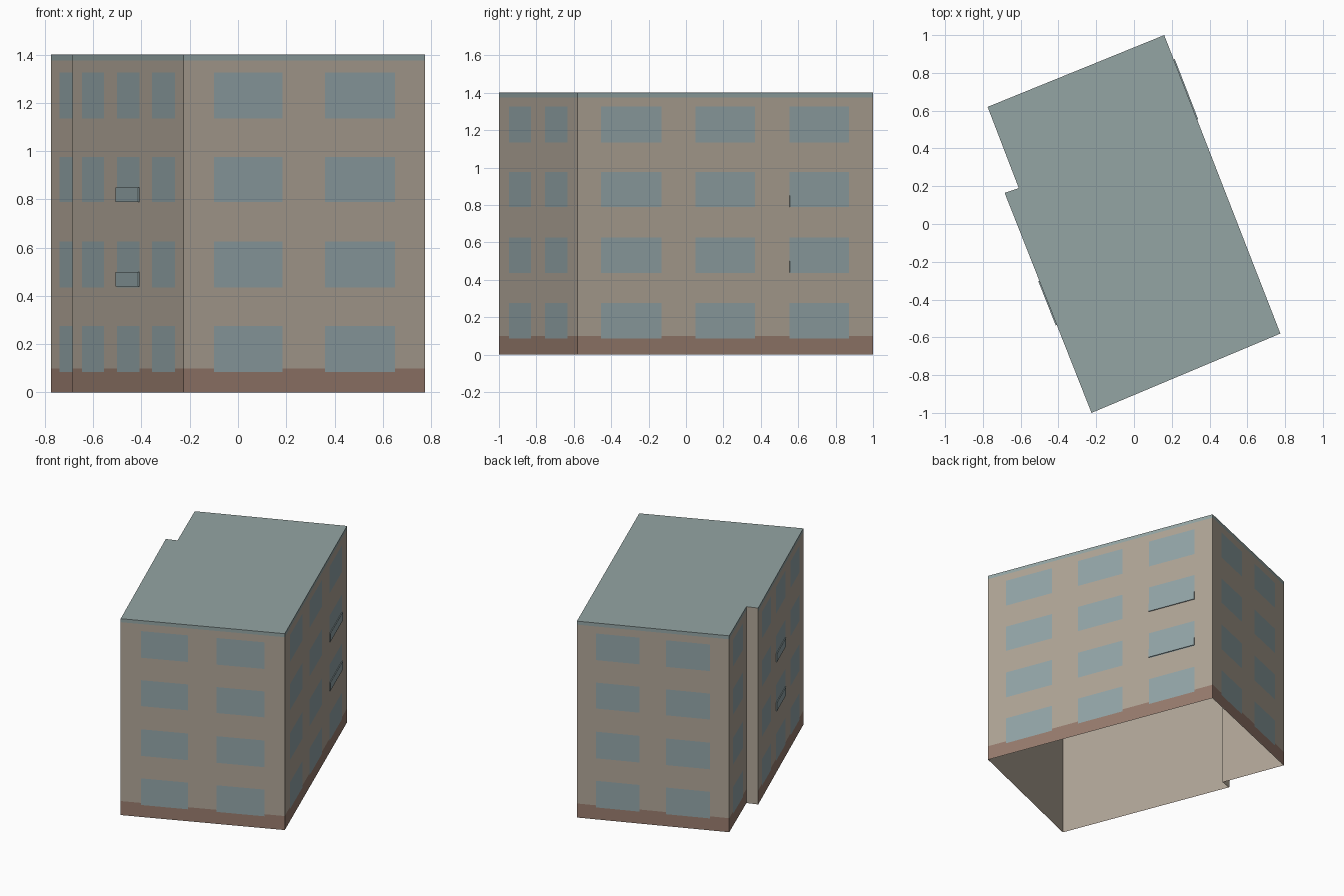
import bpy, bmesh
from mathutils import Vector

if "Cube" in bpy.data.objects:
    bpy.data.objects.remove(bpy.data.objects["Cube"], do_unlink=True)


def material(name, rgb):
    lin = [(c / 255 / 12.92) if c < 11 else ((c / 255 + 0.055) / 1.055) ** 2.4 for c in rgb]
    m = bpy.data.materials.new(name)
    m.use_nodes = True
    m.diffuse_color = (*lin, 1)
    m.node_tree.nodes["Principled BSDF"].inputs["Base Color"].default_value = (*lin, 1)
    return m


WALL, BASE, WINDOW, ROOF = range(4)
MATS = [material("tan wall", (176, 165, 151)), material("brown base", (152, 124, 110)),
        material("window blue grey", (147, 165, 168)), material("roof grey", (148, 165, 164))]


def finish(bm, name):
    bmesh.ops.remove_doubles(bm, verts=bm.verts, dist=0.0001)
    mesh = bpy.data.meshes.new(name)
    bm.to_mesh(mesh)
    bm.free()
    for m in MATS:
        mesh.materials.append(m)
    obj = bpy.data.objects.new(name, mesh)
    bpy.context.collection.objects.link(obj)
    return obj


def face(bm, points, mat):
    f = bm.faces.new([bm.verts.new(p) for p in points])
    f.material_index = mat


# Footprint, counter-clockwise from the front corner
HEIGHT, BASE_TOP, TRIM = 1.4, 0.1, 1.375
corners = [Vector(c) for c in ((-0.225, -1), (0.775, -0.58), (0.16, 1),
                               (-0.775, 0.62), (-0.61, 0.19), (-0.685, 0.165))]
rows = [(0.085, 0.275), (0.435, 0.625), (0.79, 0.975), (1.135, 1.325)]
pair = [(0.125, 0.41), (0.585, 0.875)]
triple = [(0.08, 0.285), (0.4, 0.6), (0.717, 0.918)]
# Window columns as fractions along each wall; None is the plain step
columns = [pair, triple, pair, [(0.21, 0.79)], None, triple[:]]
columns[5] = [(1 - b, 1 - a) for a, b in triple]   # last wall runs back to front

zs = sorted({0, BASE_TOP, TRIM, HEIGHT} | {z for r in rows for z in r})
count = len(corners)


def inside(v, spans):
    return any(a < v < b for a, b in spans)


def wall_ends(i):
    return corners[i], corners[(i + 1) % count]


def normal(i):
    a, b = wall_ends(i)
    d = (b - a).normalized()
    return Vector((d.y, -d.x))


# Outer walls, cut into panels coloured by position
bm = bmesh.new()
for i, cols in enumerate(columns):
    a, b = wall_ends(i)
    us = sorted({0, 1} | {u for c in cols or [] for u in c})
    for u0, u1 in zip(us, us[1:]):
        p, q = a.lerp(b, u0), a.lerp(b, u1)
        for z0, z1 in zip(zs, zs[1:]):
            u, z = (u0 + u1) / 2, (z0 + z1) / 2
            mat = WALL
            if cols:
                if inside(u, cols) and inside(z, rows):
                    mat = WINDOW
                elif z > TRIM:
                    mat = ROOF
                elif z < BASE_TOP:
                    mat = BASE
            face(bm, [(*p, z0), (*q, z0), (*q, z1), (*p, z1)], mat)
finish(bm, "outer_walls")

# Flat roof
bm = bmesh.new()
face(bm, [(*c, HEIGHT) for c in corners], ROOF)
finish(bm, "roof")

# Plain inner lining, open underneath
inner = []
for i, c in enumerate(corners):
    n, m = normal(i - 1 if i else count - 1), normal(i)
    inner.append(c - (n + m) / (1 + n.dot(m)) * 0.004)
bm = bmesh.new()
ceiling = HEIGHT - 0.004
for i in range(count):
    p, q = inner[i], inner[(i + 1) % count]
    face(bm, [(*q, 0), (*p, 0), (*p, ceiling), (*q, ceiling)], WALL)
face(bm, [(*c, ceiling) for c in reversed(inner)], WALL)
finish(bm, "inner_lining")


# Thin panels across the lower part of some middle windows
def window_panel(name, wall, span, z0, z1):
    a, b = wall_ends(wall)
    p, q = a.lerp(b, span[0]), a.lerp(b, span[1])
    out = normal(wall) * 0.006
    bm = bmesh.new()
    ring = [p, q, q + out, p + out]
    bottom = [bm.verts.new((*v, z0)) for v in ring]
    top = [bm.verts.new((*v, z1)) for v in ring]
    bm.faces.new(bottom)
    bm.faces.new(top)
    for k in range(4):
        j = (k + 1) % 4
        bm.faces.new([bottom[k], bottom[j], top[j], top[k]])
    bmesh.ops.recalc_face_normals(bm, faces=bm.faces)
    for f in bm.faces:
        f.material_index = WINDOW
    finish(bm, name)


for level, (z0, z1) in {"lower": (0.44, 0.5), "upper": (0.79, 0.85)}.items():
    window_panel(level + "_left_window_panel", 1, triple[2], z0, z1)
    window_panel(level + "_right_window_panel", 5, columns[5][1], z0, z1)
